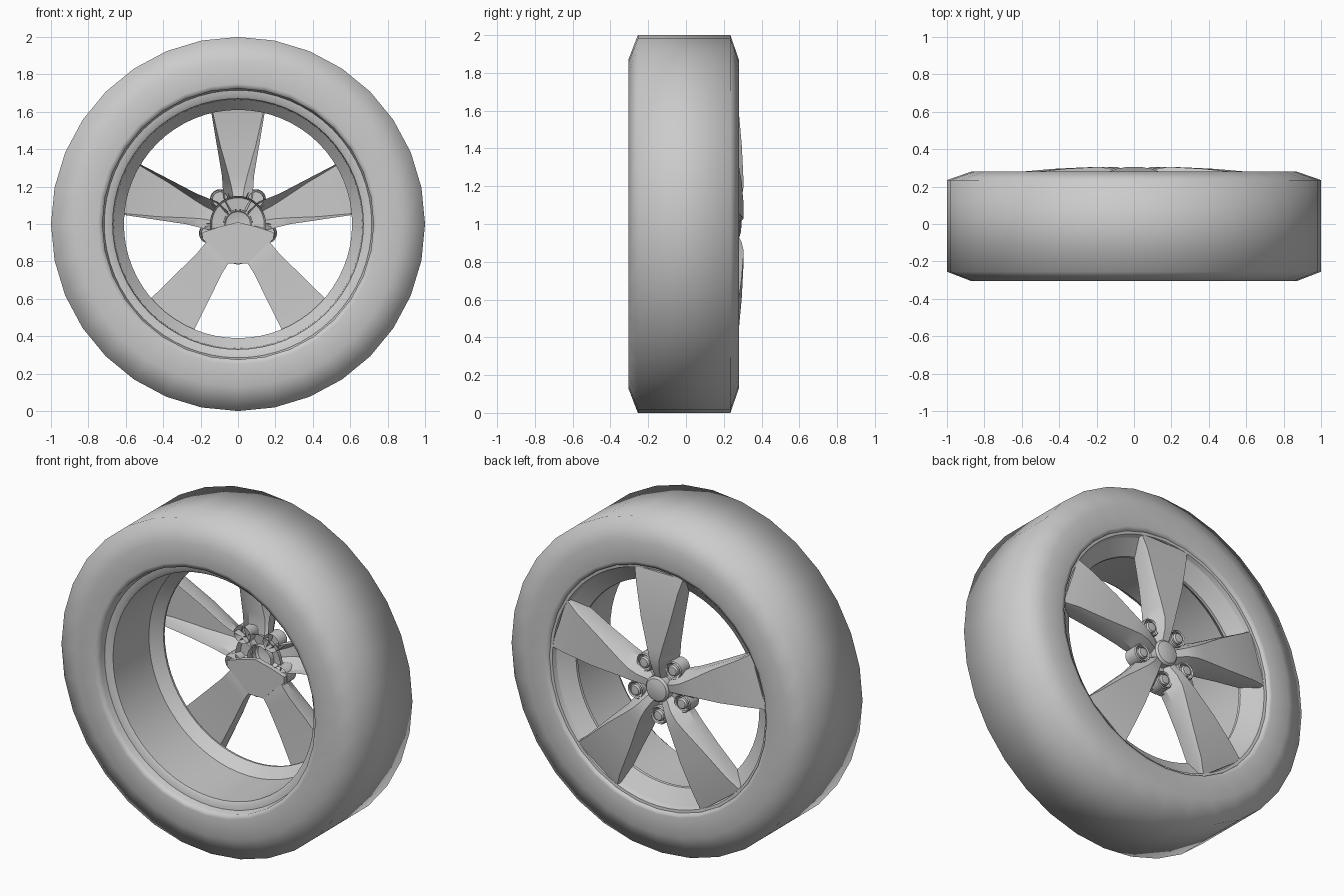
import bpy
import bmesh
from math import sin, cos, pi, radians

old = bpy.data.objects.get("Cube")
if old:
    bpy.data.objects.remove(old, do_unlink=True)

GREY = (0.6, 0.6, 0.6, 1)
grey = bpy.data.materials.new("plain grey")
grey.use_nodes = True
grey.diffuse_color = GREY
grey.node_tree.nodes["Principled BSDF"].inputs["Base Color"].default_value = GREY


def finish(bm, name, angle):
    """Turn a bmesh into a smooth-shaded object."""
    bmesh.ops.recalc_face_normals(bm, faces=bm.faces)
    mesh = bpy.data.meshes.new(name)
    bm.to_mesh(mesh)
    bm.free()
    mesh.materials.append(grey)
    ob = bpy.data.objects.new(name, mesh)
    bpy.context.collection.objects.link(ob)
    bpy.ops.object.select_all(action="DESELECT")
    ob.select_set(True)
    bpy.context.view_layer.objects.active = ob
    bpy.ops.object.shade_smooth_by_angle(angle=radians(angle))
    return ob


def revolve(name, profile, segments, center=(0, 1), angle=30):
    """Spin (radius, y) points around a line parallel to the axle."""
    bm = bmesh.new()
    rings = []
    for r, y in profile:
        ring = []
        for i in range(segments):
            a = 2 * pi * i / segments
            ring.append(bm.verts.new((center[0] + r * cos(a), y, center[1] + r * sin(a))))
        rings.append(ring)
    for lower, upper in zip(rings, rings[1:]):
        for i in range(segments):
            j = (i + 1) % segments
            bm.faces.new((lower[i], lower[j], upper[j], upper[i]))
    bmesh.ops.remove_doubles(bm, verts=bm.verts, dist=1e-5)
    return finish(bm, name, angle)


# Tyre: chamfered shoulders, softly shaded
revolve("tyre", [(0.725, -0.26), (0.725, -0.3), (0.75, -0.305), (0.87, -0.305),
                 (1, -0.255), (1, 0.235), (0.87, 0.28), (0.75, 0.28),
                 (0.73, 0.275), (0.725, 0.245)], 32, angle=80)

# Rim: inner lip, barrel, and the dished outer flange
revolve("rim", [(0.727, -0.29), (0.715, -0.25), (0.685, -0.245), (0.67, -0.235),
                (0.665, 0.1), (0.61, 0.16), (0.612, 0.175), (0.70, 0.235),
                (0.71, 0.26), (0.727, 0.262)], 64)

# Spoke stations: distance, half width, ridge half width, back, edge and ridge y
STATIONS = [
    (0.07, 0.045, 0.02, 0.19, 0.21, 0.268),
    (0.14, 0.078, 0.025, 0.18, 0.215, 0.295),
    (0.20, 0.082, 0.035, 0.17, 0.22, 0.305),
    (0.26, 0.086, 0.05, 0.17, 0.23, 0.303),
    (0.42, 0.113, 0.095, 0.175, 0.25, 0.295),
    (0.61, 0.145, 0.138, 0.17, 0.255, 0.278),
    (0.70, 0.168, 0.162, 0.235, 0.24, 0.258),
]


def spoke(name, angle, backed):
    """Loft a hollow five-sided spoke; some have a closed back."""
    bm = bmesh.new()
    rows = []
    for u, w, f, back, edge, ridge in STATIONS:
        section = [(-w, back), (-w, edge), (-f, ridge), (f, ridge), (w, edge), (w, back)]
        rows.append([bm.verts.new((u * cos(angle) - v * sin(angle), y,
                                   1 + u * sin(angle) + v * cos(angle)))
                     for v, y in section])
    for a, b in zip(rows, rows[1:]):
        for i in range(6 if backed else 5):
            j = (i + 1) % 6
            bm.faces.new((a[i], a[j], b[j], b[i]))
    bm.faces.new(rows[-1])
    return finish(bm, name, 25)


for k in range(5):
    a = radians(90 + 72 * k)
    spoke(f"spoke_{k + 1}", a, k in (2, 3))
    # Bolt pocket and bolt sit between neighbouring spokes
    b = a + radians(36)
    spot = (0.163 * cos(b), 1 + 0.163 * sin(b))
    revolve(f"bolt_pocket_{k + 1}", [(0.054, 0.175), (0.054, 0.255), (0.049, 0.262),
                                     (0.043, 0.255), (0.041, 0.228), (0, 0.228)], 20, spot)
    revolve(f"bolt_{k + 1}", [(0.033, 0.215), (0.033, 0.258), (0.026, 0.268), (0, 0.27)], 16, spot)

# Hub dish and domed centre cap
revolve("hub", [(0.15, 0.19), (0.14, 0.225), (0.07, 0.235)], 40)
revolve("centre_cap", [(0.078, 0.2), (0.076, 0.272), (0.066, 0.284), (0.04, 0.291), (0, 0.294)], 32)

# Half plate closing the lower part of the hub on the inside
half = [(0, 1.01), (0.1, 0.985), (0.19, 0.955), (0.19, 0.92), (0.12, 0.86), (0.055, 0.79)]
outline = half + [(-x, z) for x, z in reversed(half[1:])]
bm = bmesh.new()
plate = bm.faces.new([bm.verts.new((x, 0.168, z)) for x, z in outline])
walls = bmesh.ops.extrude_face_region(bm, geom=[plate])
for v in walls["geom"]:
    if isinstance(v, bmesh.types.BMVert):
        v.co.y += 0.03
finish(bm, "hub_back_plate", 25)
